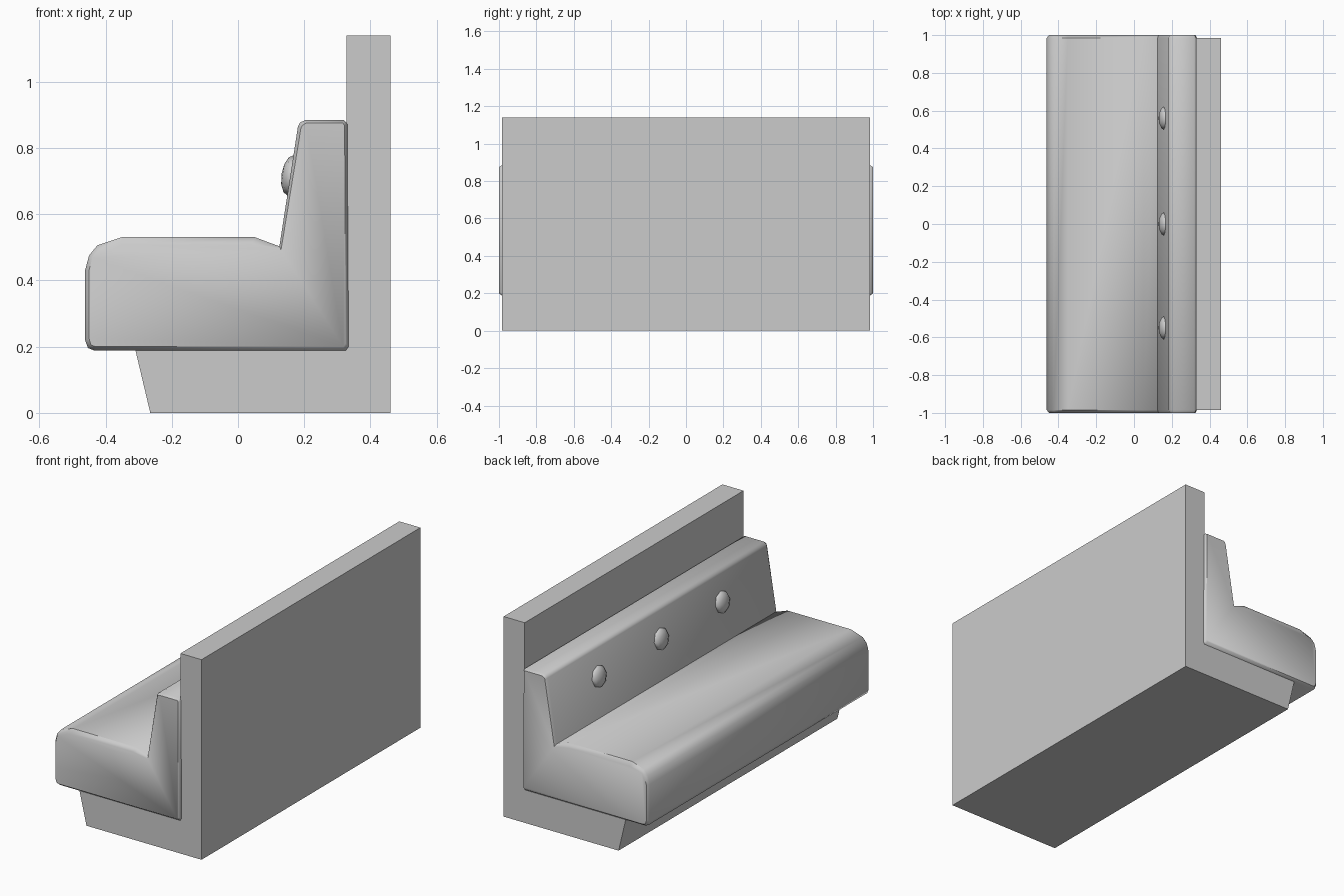
import bpy, bmesh, math
from mathutils import Matrix, Vector

if "Cube" in bpy.data.objects:
    bpy.data.objects.remove(bpy.data.objects["Cube"])


def loft(name, sections, angle):
    """Skin matching (x, z) profiles placed at given y positions, capped at both ends."""
    bm = bmesh.new()
    rings = [[bm.verts.new((x, y, z)) for x, z in prof] for y, prof in sections]
    n = len(rings[0])
    for a, b in zip(rings, rings[1:]):
        for i in range(n):
            j = (i + 1) % n
            bm.faces.new((a[i], a[j], b[j], b[i]))
    bm.faces.new(rings[0])
    bm.faces.new(rings[-1])
    bmesh.ops.recalc_face_normals(bm, faces=bm.faces)
    return finish(bm, name, angle)


def finish(bm, name, angle):
    mesh = bpy.data.meshes.new(name)
    bm.to_mesh(mesh)
    bm.free()
    ob = bpy.data.objects.new(name, mesh)
    bpy.context.collection.objects.link(ob)
    bpy.ops.object.select_all(action='DESELECT')
    ob.select_set(True)
    bpy.context.view_layer.objects.active = ob
    bpy.ops.object.shade_smooth_by_angle(angle=math.radians(angle))
    return ob


# Back panel and plinth: one L-shaped extrusion with a sloping kick front
frame = [(-0.265, 0), (0.46, 0), (0.46, 1.14), (0.327, 1.14), (0.327, 0.19), (-0.31, 0.19)]
loft("back_panel_and_plinth", [(-0.985, frame), (0.985, frame)], 30)

# Upholstered seat and backrest: crowned middle profile, slightly smaller end profile
middle = [(-0.433, 0.188), (-0.453, 0.196), (-0.462, 0.22), (-0.462, 0.43), (-0.45, 0.475),
          (-0.425, 0.506), (-0.35, 0.531), (0.05, 0.531), (0.125, 0.503),
          (0.181, 0.865), (0.187, 0.877), (0.203, 0.884), (0.32, 0.884), (0.33, 0.873),
          (0.334, 0.2), (0.325, 0.188)]
end = [(-0.43, 0.2), (-0.444, 0.205), (-0.45, 0.225), (-0.45, 0.43), (-0.44, 0.468),
       (-0.42, 0.49), (-0.35, 0.508), (0.04, 0.508), (0.13, 0.492),
       (0.19, 0.86), (0.195, 0.869), (0.206, 0.875), (0.317, 0.875), (0.322, 0.868),
       (0.325, 0.21), (0.318, 0.2)]
loft("seat_and_backrest_cushion",
     [(-1, end), (-0.985, middle), (0.985, middle), (1, end)], 50)

# Upholstery buttons: flattened eight-sided domes tilted to the backrest slope
tilt = Vector((-0.988, 0, 0.153)).to_track_quat('Z', 'Y').to_matrix().to_4x4()
for i, y in enumerate((-0.55, 0, 0.56)):
    bm = bmesh.new()
    bmesh.ops.create_uvsphere(bm, u_segments=8, v_segments=6, radius=1)
    place = Matrix.Translation((0.16, y, 0.717)) @ tilt
    bmesh.ops.transform(bm, matrix=place @ Matrix.Diagonal((0.062, 0.062, 0.029, 1)), verts=bm.verts)
    finish(bm, f"cushion_button_{i + 1}", 60)
